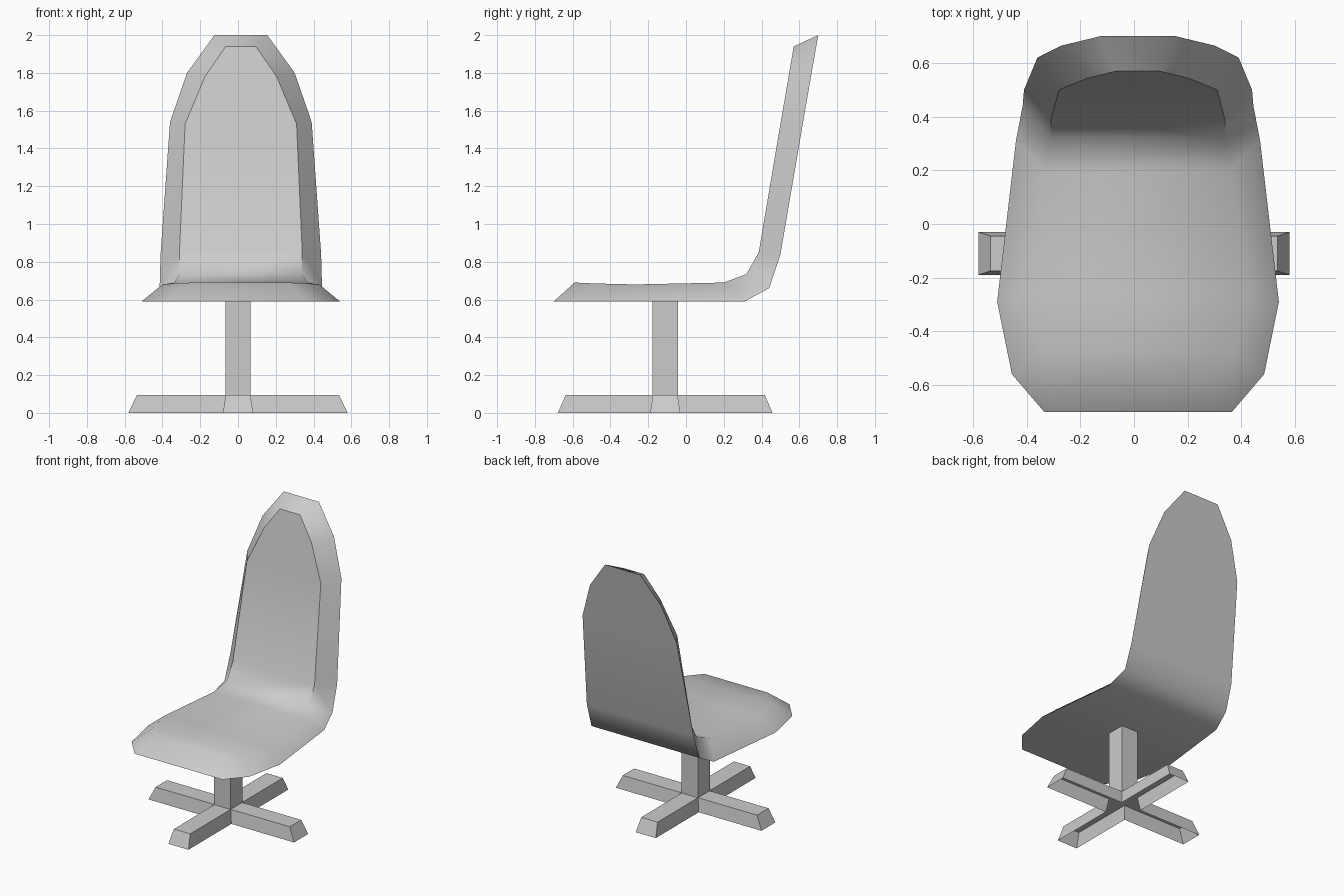
import bpy, bmesh, math

cube = bpy.data.objects.get("Cube")
if cube:
    bpy.data.objects.remove(cube)

grey = bpy.data.materials.new("light grey")
grey.use_nodes = True
colour = (0.6, 0.6, 0.6, 1)
grey.diffuse_color = colour
grey.node_tree.nodes["Principled BSDF"].inputs["Base Color"].default_value = colour


def finish(bm, name, smooth=None):
    mesh = bpy.data.meshes.new(name)
    bm.to_mesh(mesh)
    bm.free()
    mesh.materials.append(grey)
    obj = bpy.data.objects.new(name, mesh)
    bpy.context.collection.objects.link(obj)
    if smooth:
        bpy.ops.object.select_all(action='DESELECT')
        obj.select_set(True)
        bpy.context.view_layer.objects.active = obj
        bpy.ops.object.shade_smooth_by_angle(angle=math.radians(smooth))
    return obj


# Seat shell: matching rows (half width, y, z) from the front lip to the top
OUTER = [(.35, -.70, .59), (.47, -.56, .59), (.525, -.29, .59), (.455, .31, .59),
         (.43, .44, .66), (.425, .50, .84), (.375, .62, 1.54), (.285, .665, 1.80),
         (.14, .70, 2.0)]
INNER = [(.25, -.59, .69), (.36, -.48, .685), (.415, -.27, .68), (.35, .20, .69),
         (.325, .32, .735), (.325, .385, .85), (.295, .50, 1.53), (.19, .543, 1.78),
         (.08, .57, 1.94)]
SHIFT = .015


def sheet(bm, rows):
    return [[bm.verts.new((SHIFT + s * w, y, z)) for s in (-1, 1)] for w, y, z in rows]


bm = bmesh.new()
outer, inner = sheet(bm, OUTER), sheet(bm, INNER)
for i in range(len(OUTER) - 1):
    for rows in (outer, inner):
        bm.faces.new((rows[i][0], rows[i][1], rows[i + 1][1], rows[i + 1][0]))
    for s in (0, 1):
        bm.faces.new((outer[i][s], inner[i][s], inner[i + 1][s], outer[i + 1][s]))
for end in (0, -1):
    bm.faces.new((*outer[end], inner[end][1], inner[end][0]))
bmesh.ops.recalc_face_normals(bm, faces=bm.faces)
shell = finish(bm, "seat_shell", 50)

# Cross foot: sloped walls and top, open underneath
CENTRE_Y = -.11


def cross(bm, reach_x, reach_y, half, z):
    quarter = [(reach_x, -half), (reach_x, half), (half, half)]
    points = []
    for q in range(4):
        for x, y in quarter:
            for _ in range(q):
                x, y = -y, x
            if abs(y) > half:
                y = math.copysign(reach_y, y)
            if abs(x) > half:
                x = math.copysign(reach_x, x)
            points.append(bm.verts.new((x, y + CENTRE_Y, z)))
    return points


bm = bmesh.new()
low = cross(bm, .58, .568, .08, 0)
high = cross(bm, .535, .527, .065, .095)
n = len(low)
for i in range(n):
    j = (i + 1) % n
    bm.faces.new((low[i], low[j], high[j], high[i]))
for q in range(4):
    k = q * 3
    bm.faces.new((high[k], high[k + 1], high[k + 2], high[k - 1]))
bm.faces.new([high[i] for i in range(2, n, 3)])
finish(bm, "cross_foot")

# Square post between foot and seat
bm = bmesh.new()
bmesh.ops.create_cube(bm, size=1)
for v in bm.verts:
    v.co = (v.co.x * .13, v.co.y * .135 + CENTRE_Y, .3425 + v.co.z * .495)
finish(bm, "post")
